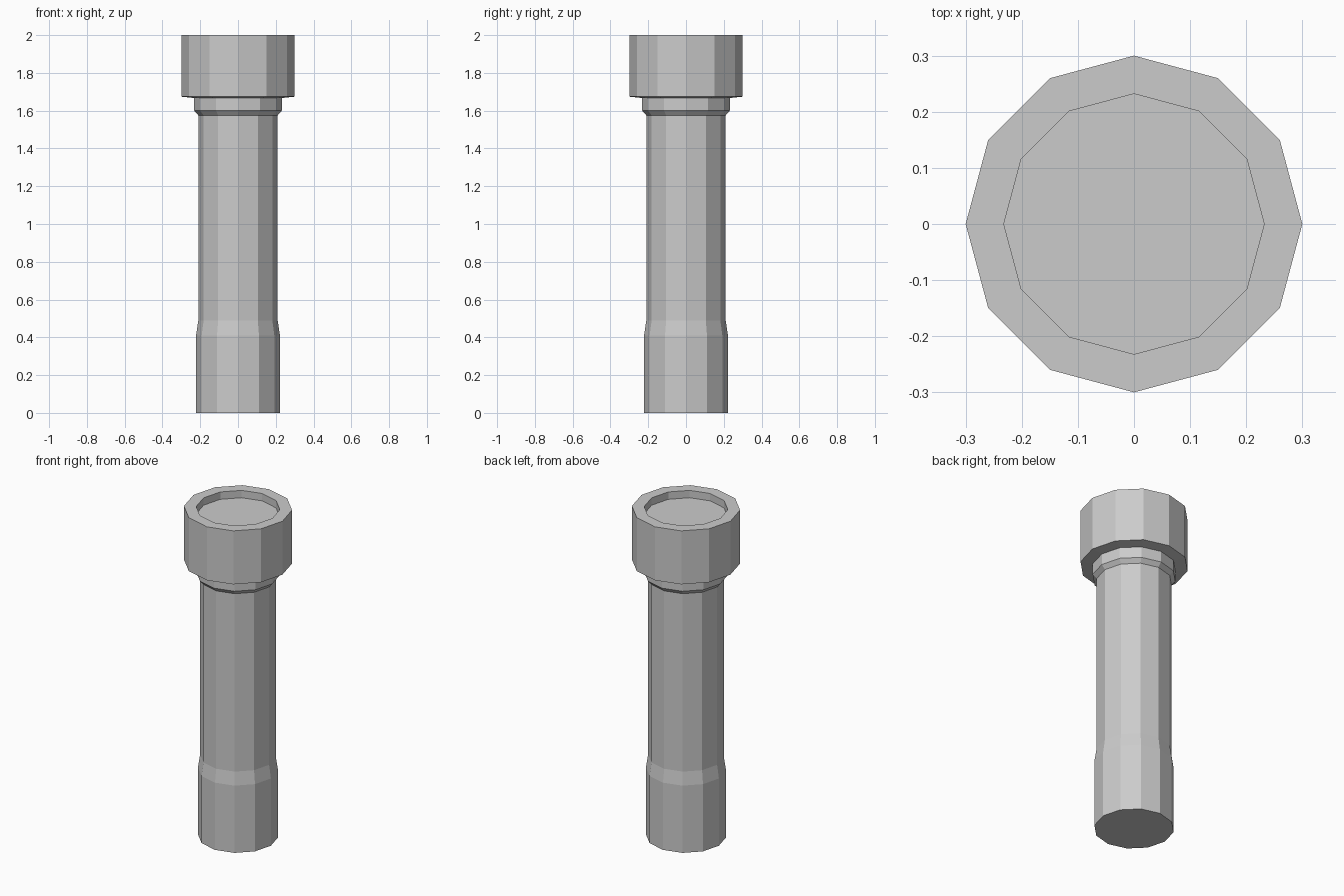
import bpy, bmesh
from math import cos, sin, tau

if "Cube" in bpy.data.objects:
    bpy.data.objects.remove(bpy.data.objects["Cube"])

SIDES = 12


def lathe(name, profile, cap_start=False, cap_end=False):
    """Revolve (radius, z) points around z with flat facets."""
    bm = bmesh.new()
    rings = [[bm.verts.new((r * cos(tau * i / SIDES), r * sin(tau * i / SIDES), z))
              for i in range(SIDES)] for r, z in profile]
    for a, b in zip(rings, rings[1:]):
        for i in range(SIDES):
            j = (i + 1) % SIDES
            bm.faces.new((a[i], a[j], b[j], b[i]))
    if cap_start:
        bm.faces.new(rings[0][::-1])
    if cap_end:
        bm.faces.new(rings[-1])
    mesh = bpy.data.meshes.new(name)
    bm.to_mesh(mesh)
    bm.free()
    obj = bpy.data.objects.new(name, mesh)
    bpy.context.collection.objects.link(obj)
    return obj


# Handle: thicker grip at the bottom, straight tube, collar under the head
lathe("handle", [(0.222, 0), (0.222, 0.41), (0.21, 0.49), (0.21, 1.575),
                 (0.232, 1.60), (0.232, 1.667)], cap_start=True)

# Head: wide lamp housing with a rim and a recessed lens
lathe("lamp_head", [(0.232, 1.667), (0.30, 1.674), (0.30, 2.0),
                    (0.232, 2.0), (0.232, 1.955)], cap_end=True)
